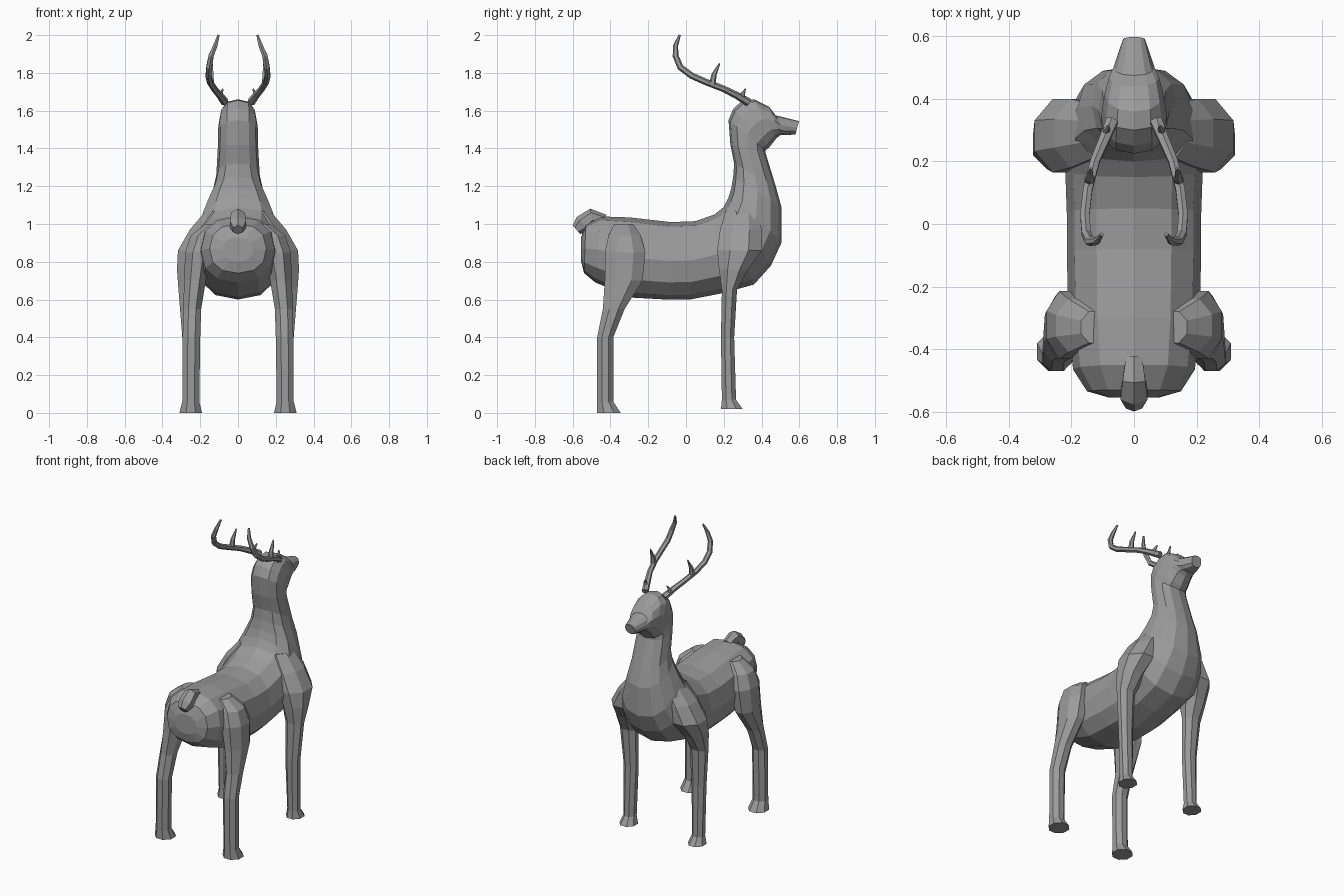
import bpy, bmesh, math
from mathutils import Vector

grey = bpy.data.materials.new("stone grey")
grey.diffuse_color = (0.33, 0.33, 0.335, 1)


def loft(name, rings, mirror=False):
    """Skin a list of equal-length point rings, capped at both ends."""
    bm = bmesh.new()
    vr = [[bm.verts.new(p) for p in r] for r in rings]
    n = len(vr[0])
    for a, b in zip(vr, vr[1:]):
        for i in range(n):
            j = (i + 1) % n
            bm.faces.new((a[i], a[j], b[j], b[i]))
    bm.faces.new(vr[0])
    bm.faces.new(vr[-1])
    bmesh.ops.recalc_face_normals(bm, faces=bm.faces)
    me = bpy.data.meshes.new(name)
    bm.to_mesh(me)
    bm.free()
    me.materials.append(grey)
    ob = bpy.data.objects.new(name, me)
    bpy.context.collection.objects.link(ob)
    if mirror:
        ob.modifiers.new("mirror", 'MIRROR')
    return ob


def rounded(t, power):
    c, s = math.cos(t), math.sin(t)
    return (math.copysign(abs(c) ** power, c), math.copysign(abs(s) ** power, s))


def body_ring(ty, tz, by, bz, hw, n=12):
    """Ring between a top point and a bottom point of the side outline."""
    top, bot = Vector((0, ty, tz)), Vector((0, by, bz))
    mid, half = (top + bot) / 2, (top - bot) / 2
    pts = []
    for i in range(n):
        u, v = rounded(2 * math.pi * i / n, 0.85)
        pts.append(mid + half * u + Vector((hw * v, 0, 0)))
    return pts


def leg_ring(z, x0, x1, y0, y1, n=8):
    pts = []
    for i in range(n):
        u, v = rounded(2 * math.pi * (i + 0.5) / n, 1.0)
        k = 1 / math.cos(math.pi / n)
        pts.append(((x0 + x1) / 2 + k * u * (x1 - x0) / 2,
                    (y0 + y1) / 2 + k * v * (y1 - y0) / 2, z))
    return pts


def tube(name, path, radii, n=6, mirror=False):
    path = [Vector(p) for p in path]
    rings = []
    for i, p in enumerate(path):
        d = (path[min(i + 1, len(path) - 1)] - path[max(i - 1, 0)]).normalized()
        a = d.cross(Vector((1, 0, 0))).normalized()
        b = d.cross(a)
        rings.append([p + radii[i] * (a * math.cos(2 * math.pi * k / n)
                                      + b * math.sin(2 * math.pi * k / n)) for k in range(n)])
    return loft(name, rings, mirror)


# torso, neck and head in one skin: top y, top z, bottom y, bottom z, half width
loft("body_neck_head", [body_ring(*r) for r in (
    (-.555, .93, -.555, .80, .08),
    (-.53, 1.00, -.54, .74, .15),
    (-.45, 1.04, -.48, .69, .195),
    (-.30, 1.035, -.28, .61, .21),
    (-.08, 1.01, -.10, .60, .215),
    (.05, 1.015, .02, .60, .215),
    (.15, 1.05, .20, .635, .22),
    (.20, 1.09, .36, .68, .225),
    (.225, 1.14, .45, .78, .21),
    (.24, 1.19, .505, .90, .18),
    (.25, 1.25, .505, 1.09, .135),
    (.255, 1.32, .475, 1.20, .115),
    (.235, 1.42, .42, 1.38, .107),
    (.225, 1.55, .42, 1.39, .105),
    (.25, 1.61, .44, 1.405, .105),
    (.30, 1.655, .46, 1.43, .10),
    (.36, 1.66, .48, 1.455, .093),
    (.44, 1.62, .50, 1.47, .08),
    (.475, 1.575, .53, 1.47, .065),
    (.598, 1.545, .58, 1.475, .036))])

# legs: z, inner x, outer x, back y, front y
loft("front_legs", [leg_ring(*r) for r in (
    (.02, .20, .305, .185, .30),
    (.07, .215, .29, .19, .265),
    (.40, .205, .295, .185, .255),
    (.65, .20, .315, .19, .27),
    (.76, .17, .323, .175, .33),
    (.86, .12, .318, .165, .40),
    (.97, .08, .255, .18, .40),
    (1.07, .04, .17, .21, .38))], mirror=True)

loft("hind_legs", [leg_ring(*r) for r in (
    (0, .19, .31, -.47, -.345),
    (.06, .205, .295, -.47, -.385),
    (.40, .20, .293, -.47, -.385),
    (.55, .195, .29, -.44, -.325),
    (.70, .17, .285, -.43, -.23),
    (.85, .14, .28, -.43, -.215),
    (.94, .11, .25, -.41, -.24),
    (1.00, .08, .17, -.38, -.28))], mirror=True)

# tail
tube("tail", [(0, -.43, 1.02), (0, -.50, 1.04), (0, -.545, 1.0), (0, -.58, .97)],
     [.03, .042, .05, .03])

# antlers with two points each
tube("antlers", [(.07, .33, 1.645), (.095, .27, 1.68), (.125, .20, 1.715), (.148, .11, 1.75),
                 (.157, .03, 1.785), (.153, -.03, 1.83), (.142, -.055, 1.89),
                 (.12, -.055, 1.945), (.103, -.033, 2.0)],
     [.022, .019, .017, .017, .017, .017, .016, .013, .006], mirror=True)
tube("antler_points", [(.142, .14, 1.74), (.142, .148, 1.79), (.137, .178, 1.85)],
     [.018, .014, .004], mirror=True)
tube("brow_points", [(.085, .30, 1.66), (.09, .30, 1.69), (.08, .315, 1.715)],
     [.016, .011, .004], mirror=True)
